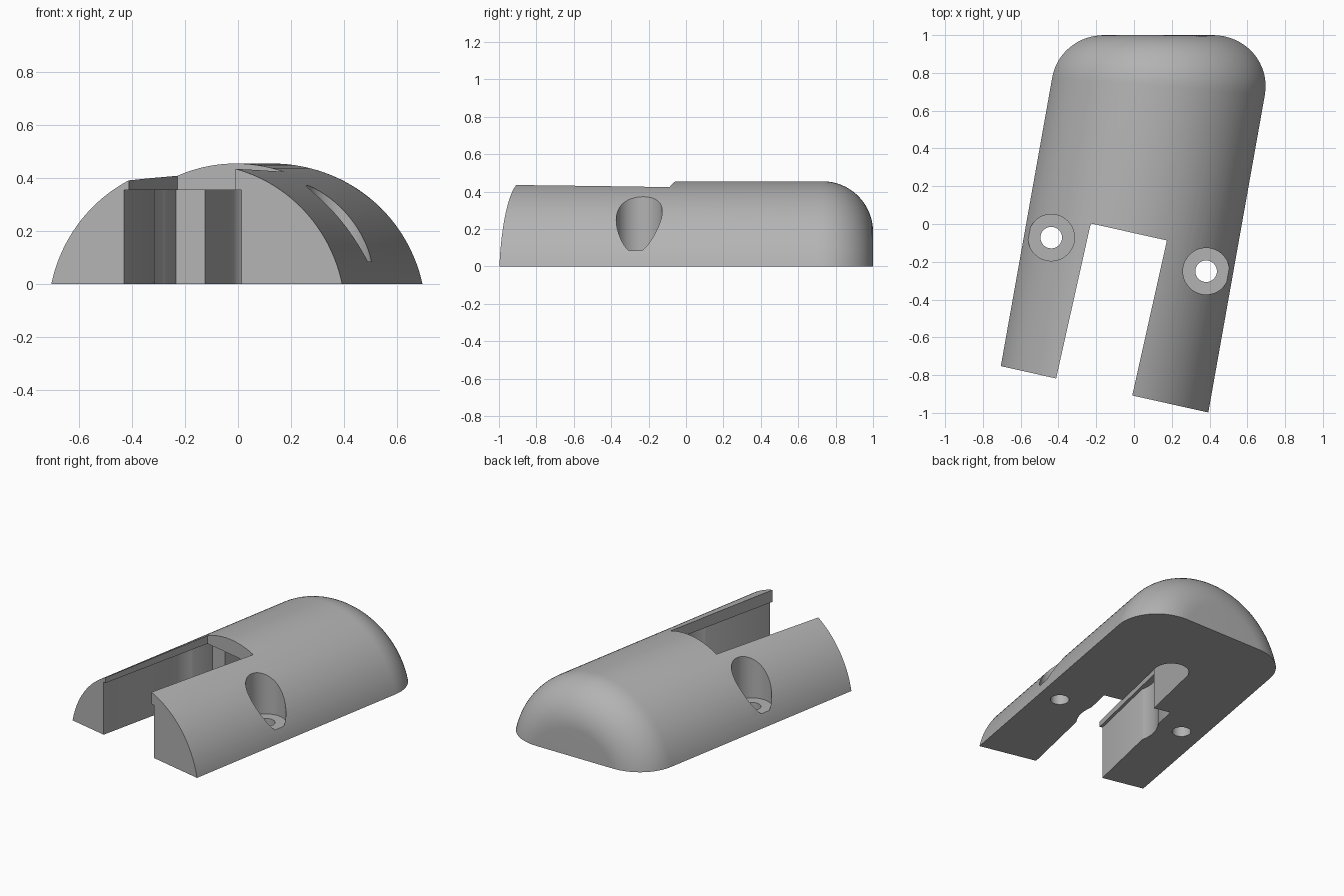
import bpy, bmesh
from math import sin, cos, pi, radians
from mathutils import Vector, Matrix

cube = bpy.data.objects.get("Cube")
if cube:
    bpy.data.objects.remove(cube)

TILT = radians(10.1)      # long axis of the rounded shell
SLOT = radians(12.6)      # slot and front face
RADIUS, DROP = 0.575, -0.12
FILLET = 0.27
SEGMENTS, STEPS = 128, 16

grey = bpy.data.materials.new("mid_grey")
grey.use_nodes = True
colour = (0.45, 0.45, 0.45, 1)
grey.diffuse_color = colour
grey.node_tree.nodes["Principled BSDF"].inputs["Base Color"].default_value = colour


def make_object(name, bm):
    bmesh.ops.recalc_face_normals(bm, faces=bm.faces)
    mesh = bpy.data.meshes.new(name)
    bm.to_mesh(mesh)
    bm.free()
    mesh.materials.append(grey)
    ob = bpy.data.objects.new(name, mesh)
    bpy.context.collection.objects.link(ob)
    return ob


def trim(bm, point, normal):
    """Remove everything behind a plane and close the opening."""
    geom = bm.verts[:] + bm.edges[:] + bm.faces[:]
    bmesh.ops.bisect_plane(bm, geom=geom, dist=1e-6, plane_co=point,
                           plane_no=normal, clear_inner=True)
    edges = [e for e in bm.edges if e.is_boundary]
    bmesh.ops.holes_fill(bm, edges=edges, sides=0)


# Shell: a skewed cylinder rounded into a straight rear face
axis = Vector((sin(TILT), cos(TILT), 0))
across = Vector((cos(TILT), -sin(TILT), 0))
rear, up = Vector((0, 1, 0)), Vector((0, 0, 1))
bm = bmesh.new()
columns = []
for i in range(SEGMENTS):
    a = 2 * pi * i / SEGMENTS
    radial = across * cos(a) + up * sin(a)
    inner = radial * (RADIUS - FILLET)
    along = (1 - FILLET - inner.y) / axis.y
    centre = axis * along + inner + up * DROP
    points = [axis * -1.5 + radial * RADIUS + up * DROP]
    points += [centre + radial.slerp(rear, k / STEPS) * FILLET
               for k in range(STEPS + 1)]
    columns.append([bm.verts.new(p) for p in points])
for i, col in enumerate(columns):
    nxt = columns[(i + 1) % SEGMENTS]
    for k in range(len(col) - 1):
        bm.faces.new((col[k], nxt[k], nxt[k + 1], col[k + 1]))
bm.faces.new([c[0] for c in columns])
bm.faces.new([c[-1] for c in columns])
trim(bm, Vector((0, 0, 0)), up)
slot_dir = Vector((sin(SLOT), cos(SLOT), 0))
trim(bm, slot_dir * -0.888, slot_dir)
shell = make_object("rounded_housing", bm)

turn = Matrix.Rotation(-SLOT, 4, "Z")


def cut(cutter):
    mod = shell.modifiers.new("cut", "BOOLEAN")
    mod.operation, mod.solver, mod.object = "DIFFERENCE", "EXACT", cutter
    bpy.ops.object.select_all(action="DESELECT")
    bpy.context.view_layer.objects.active = shell
    shell.select_set(True)
    bpy.ops.object.modifier_apply(modifier=mod.name)
    bpy.data.objects.remove(cutter)


def cut_box(u0, u1, v0, v1, top):
    bm = bmesh.new()
    size = Vector((u1 - u0, v1 - v0, top + 0.1))
    mid = Vector(((u0 + u1) / 2, (v0 + v1) / 2, (top - 0.1) / 2))
    bmesh.ops.create_cube(bm, size=1, matrix=turn @ Matrix.Translation(mid)
                          @ Matrix.Diagonal((*size, 1)))
    cut(make_object("box_cutter", bm))


def cut_cylinder(x, y, radius, low, high, frame=Matrix()):
    bm = bmesh.new()
    place = frame @ Matrix.Translation((x, y, (low + high) / 2))
    bmesh.ops.create_cone(bm, cap_ends=True, segments=64, radius1=radius,
                          radius2=radius, depth=high - low, matrix=place)
    cut(make_object("round_cutter", bm))


# Open slot, wider pocket beneath it, and channel with a round end
cut_box(-0.224, 0.189, -1.3, -0.047, 1)
cut_box(-0.243, 0.212, -1.3, 0.012, 0.355)
cut_cylinder(-0.017, -0.255, 0.25, -0.1, 0.355, turn)
cut_box(-0.13, 0.085, -0.2, 0.45, 0.355)
cut_cylinder(-0.0225, 0.45, 0.1075, -0.1, 0.355, turn)

# Counterbored screw holes
for x, y in ((-0.438, -0.072), (0.382, -0.25)):
    cut_cylinder(x, y, 0.123, 0.085, 1)
    cut_cylinder(x, y, 0.057, -0.1, 0.3)

bpy.ops.object.shade_smooth_by_angle(angle=radians(30))
